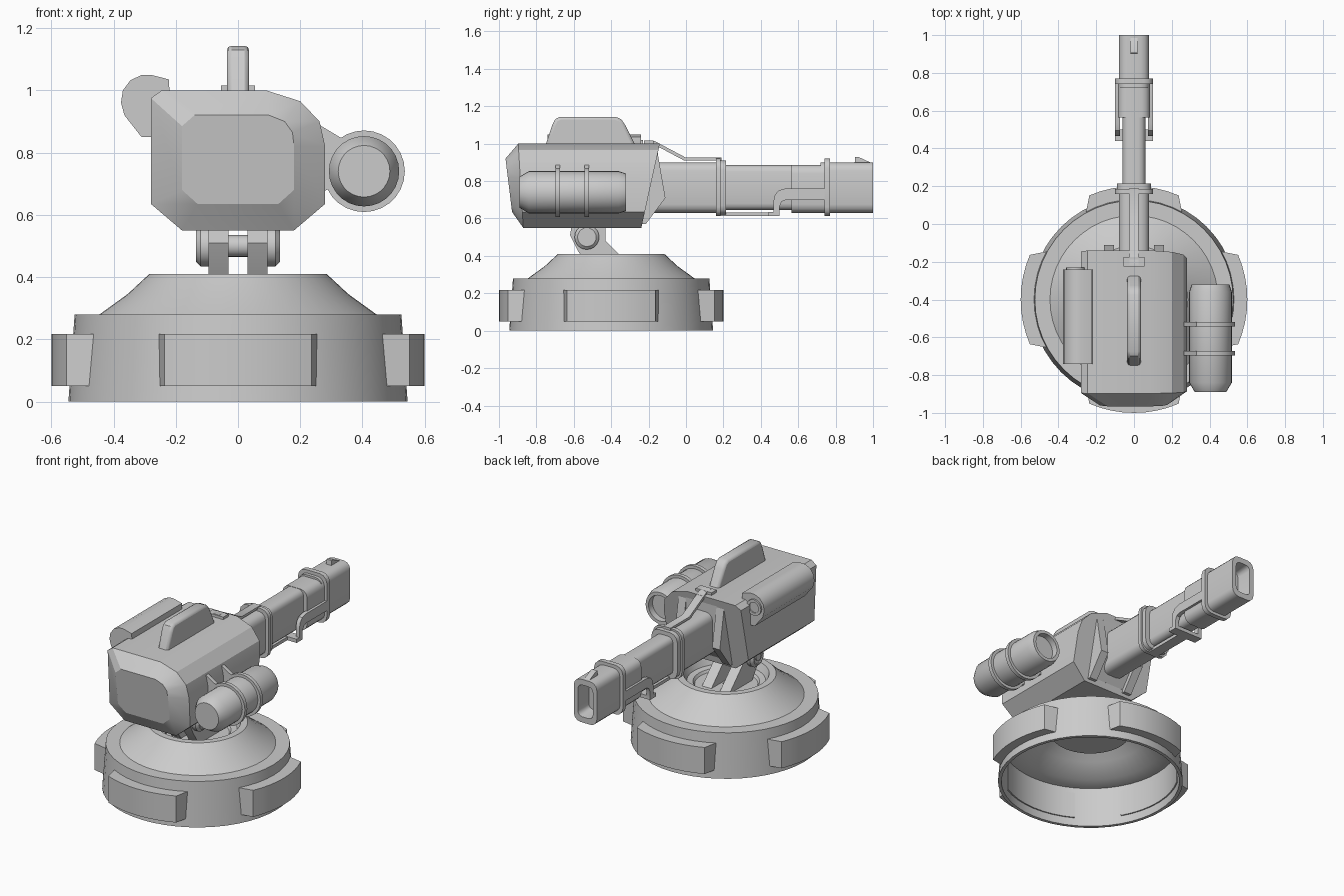
import bpy, bmesh
from math import sin, cos, pi, radians


def loft(name, rings, closed=False, angle=35):
    """Skin a list of equal-length point rings; cap the ends unless closed."""
    bm = bmesh.new()
    vs = [[bm.verts.new(p) for p in r] for r in rings]
    n = len(rings[0])
    pairs = list(zip(vs, vs[1:])) + ([(vs[-1], vs[0])] if closed else [])
    for a, b in pairs:
        for i in range(n):
            j = (i + 1) % n
            bm.faces.new((a[i], a[j], b[j], b[i]))
    if not closed:
        bm.faces.new(vs[0])
        bm.faces.new(vs[-1])
    bmesh.ops.recalc_face_normals(bm, faces=bm.faces)
    me = bpy.data.meshes.new(name)
    bm.to_mesh(me)
    bm.free()
    ob = bpy.data.objects.new(name, me)
    bpy.context.collection.objects.link(ob)
    bpy.ops.object.select_all(action='DESELECT')
    ob.select_set(True)
    bpy.context.view_layer.objects.active = ob
    bpy.ops.object.shade_smooth_by_angle(angle=radians(angle))
    return ob


def prism_x(name, yz, x0, x1):
    return loft(name, [[(x, y, z) for y, z in yz] for x in (x0, x1)])


def lathe_z(name, profile, cy, n=48, closed=False):
    return loft(name, [[(r * cos(2*pi*i/n), cy + r * sin(2*pi*i/n), z) for i in range(n)]
                       for r, z in profile], closed)


def lathe_y(name, profile, cx, cz, n=28):
    return loft(name, [[(cx + r * cos(2*pi*i/n), y, cz + r * sin(2*pi*i/n)) for i in range(n)]
                       for r, y in profile])


def lathe_x(name, profile, cy, cz, n=20):
    return loft(name, [[(x, cy + r * cos(2*pi*i/n), cz + r * sin(2*pi*i/n)) for i in range(n)]
                       for r, x in profile])


def rr(w, z0, z1, y, c):
    """Rounded rectangle ring in the xz plane."""
    pts = []
    for k, (cx, cz) in enumerate([(w-c, z1-c), (c-w, z1-c), (c-w, z0+c), (w-c, z0+c)]):
        for s in range(4):
            a = pi/2 * k + pi/6 * s
            pts.append((cx + c * cos(a), y, cz + c * sin(a)))
    return pts


def tube(name, w, z0, z1, y0, y1, c=0.045):
    return loft(name, [rr(w, z0, z1, y0, c), rr(w, z0, z1, y1, c)])


# Hollow round base with a dished top
CY = -0.4
lathe_z("base", [(0.02, 0.325), (0.23, 0.325), (0.27, 0.38), (0.34, 0.33), (0.43, 0.26),
                 (0.515, 0.25), (0.525, 0.0), (0.545, 0.0), (0.525, 0.28), (0.445, 0.28),
                 (0.355, 0.345), (0.285, 0.41), (0.245, 0.41), (0.225, 0.365),
                 (0.19, 0.36), (0.18, 0.345), (0.02, 0.345)], CY, closed=True)

# Four curved pads around the base
for k in range(4):
    rings = []
    for i in range(9):
        t = i / 4 - 1
        ring = []
        for r, h, z in ((0.515, 30, 0.05), (0.6, 23.2, 0.05), (0.6, 23.2, 0.217), (0.515, 30, 0.217)):
            a = k * pi / 2 + radians(h) * t
            ring.append((r * cos(a), CY + r * sin(a), z))
        rings.append(ring)
    loft(f"base_pad_{k}", rings)

# Pivot yoke
for s in (-1, 1):
    prism_x("yoke_plate", [(-0.61, 0.57), (-0.62, 0.51), (-0.58, 0.43), (-0.52, 0.34), (-0.29, 0.34),
                           (-0.43, 0.48), (-0.43, 0.57)], s * 0.03, s * 0.095)
    lathe_x("pivot_cap", [(0.066, s*0.09), (0.066, s*0.12), (0.05, s*0.135), (0.042, s*0.135),
                          (0.042, s*0.128), (0.025, s*0.128), (0.025, s*0.135)], -0.53, 0.5)
lathe_x("pivot_pin", [(0.035, -0.1), (0.035, 0.1)], -0.53, 0.5)

# Main housing: section lofted from slanted rear to a tapered front panel
outer = [(-.18, .55), (.18, .55), (.28, .635), (.28, .82), (.262, .90), (.2, .965), (.09, 1.0),
         (-.245, 1.0), (-.28, .975), (-.28, .635)]
inner = [(-.13, .635), (.13, .635), (.18, .68), (.18, .82), (.175, .865), (.15, .9), (.10, .92),
         (-.14, .92), (-.18, .885), (-.18, .68)]
loft("housing", [[(x, -0.14 - (1 - z) * 0.22, z) for x, z in outer],
                 [(x, -0.87 - (z - 0.55) * 0.06, z) for x, z in outer],
                 [(x, -0.93 - (z - 0.635) * 0.123, z) for x, z in inner]], angle=25)

# Barrel mount on the rear face
for s in (-1, 1):
    prism_x("mount_plate", [(-0.3, 0.97), (-0.155, 0.97), (-0.11, 0.71), (-0.215, 0.57), (-0.3, 0.57)],
            s * 0.105, s * 0.158)
prism_x("mount_block", [(-0.3, 0.96), (-0.15, 0.96), (-0.15, 0.7), (-0.23, 0.59), (-0.3, 0.59)], -0.11, 0.11)

# Top fin
fin = [(-0.755, 0.98), (-0.715, 1.10), (-0.70, 1.13), (-0.675, 1.143), (-0.375, 1.143),
       (-0.345, 1.13), (-0.325, 1.10), (-0.265, 0.98)]
ob = prism_x("top_fin", fin, -0.036, 0.036)
bev = ob.modifiers.new("bevel", 'BEVEL')
bev.width, bev.segments, bev.limit_method, bev.angle_limit = 0.015, 2, 'ANGLE', radians(50)

# Side roll on the left shoulder
roll = [(-.27, .85), (-.31, .85), (-.365, .92), (-.376, .96), (-.37, 1.0), (-.345, 1.033), (-.31, 1.049),
        (-.28, 1.05), (-.222, 1.035), (-.22, .99)]
loft("side_roll", [[(x, y, z) for x, z in roll] for y in (-0.74, -0.24)])
lathe_y("roll_end", [(0.05, -0.25), (0.05, -0.23), (0.033, -0.23), (0.033, -0.237)], -0.31, 0.97, 16)

# Canister on the right side with two bands and gussets
CX, CZ = 0.405, 0.74
lathe_y("canister", [(0.083, -0.89), (0.113, -0.84), (0.113, -0.36), (0.1, -0.32), (0.08, -0.32), (0.08, -0.36)],
        CX, CZ)
for y in (-0.685, -0.53):
    lathe_y("canister_band", [(0.131, y - 0.012), (0.131, y + 0.012)], CX, CZ)
    gus = [(0.26, 0.89), (0.335, 0.845), (0.31, 0.69), (0.26, 0.67)]
    loft("band_gusset", [[(x, yy, z) for x, z in gus] for yy in (y - 0.012, y + 0.012)])

# Barrel
tube("barrel_sleeve", 0.08, 0.63, 0.90, -0.3, 0.2)
tube("barrel_core", 0.06, 0.645, 0.885, 0.15, 0.6, 0.035)
tube("barrel_jacket", 0.085, 0.63, 0.887, 0.565, 0.75)
for y0, y1 in ((0.16, 0.185), (0.74, 0.77)):
    tube("barrel_collar", 0.1, 0.612, 0.92, y0, y1, 0.05)
tube("collar_lip", 0.09, 0.62, 0.91, 0.18, 0.215, 0.05)
loft("muzzle", [rr(0.08, 0.63, 0.90, 0.72, 0.045), rr(0.08, 0.63, 0.90, 1.0, 0.045),
                rr(0.052, 0.665, 0.865, 1.0, 0.03), rr(0.045, 0.675, 0.855, 0.9, 0.025)])

# Front sight wedge
prism_x("front_sight", [(0.9, 0.88), (0.905, 0.93), (0.92, 0.93), (0.985, 0.9), (0.985, 0.88)], -0.018, 0.018)

# Lower strap and forked side rails
prism_x("lower_strap", [(0.17, 0.612), (0.5, 0.612), (0.5, 0.632), (0.17, 0.632)], -0.035, 0.035)
prism_x("fork_bridge", [(0.44, 0.612), (0.5, 0.612), (0.5, 0.635), (0.44, 0.635)], -0.1, 0.1)
rail = [(.44, .612), (.5, .612), (.5, .665), (.512, .69), (.535, .70), (.745, .70), (.745, .76),
        (.53, .76), (.495, .75), (.475, .725), (.467, .69), (.467, .632), (.44, .632)]
for s in (-1, 1):
    prism_x("fork_rail", rail, s * 0.075, s * 0.1)

# Upper strap from housing to collar, with its clip
prism_x("upper_strap", [(-0.22, 1.0), (-0.22, 1.018), (-0.17, 1.015), (0.0, 0.925), (0.19, 0.925),
                        (0.19, 0.91), (-0.01, 0.91), (-0.17, 0.995)], -0.025, 0.025)
prism_x("strap_clip", [(-0.225, 0.985), (-0.225, 1.016), (-0.175, 1.016), (-0.175, 0.985)], -0.055, 0.055)
